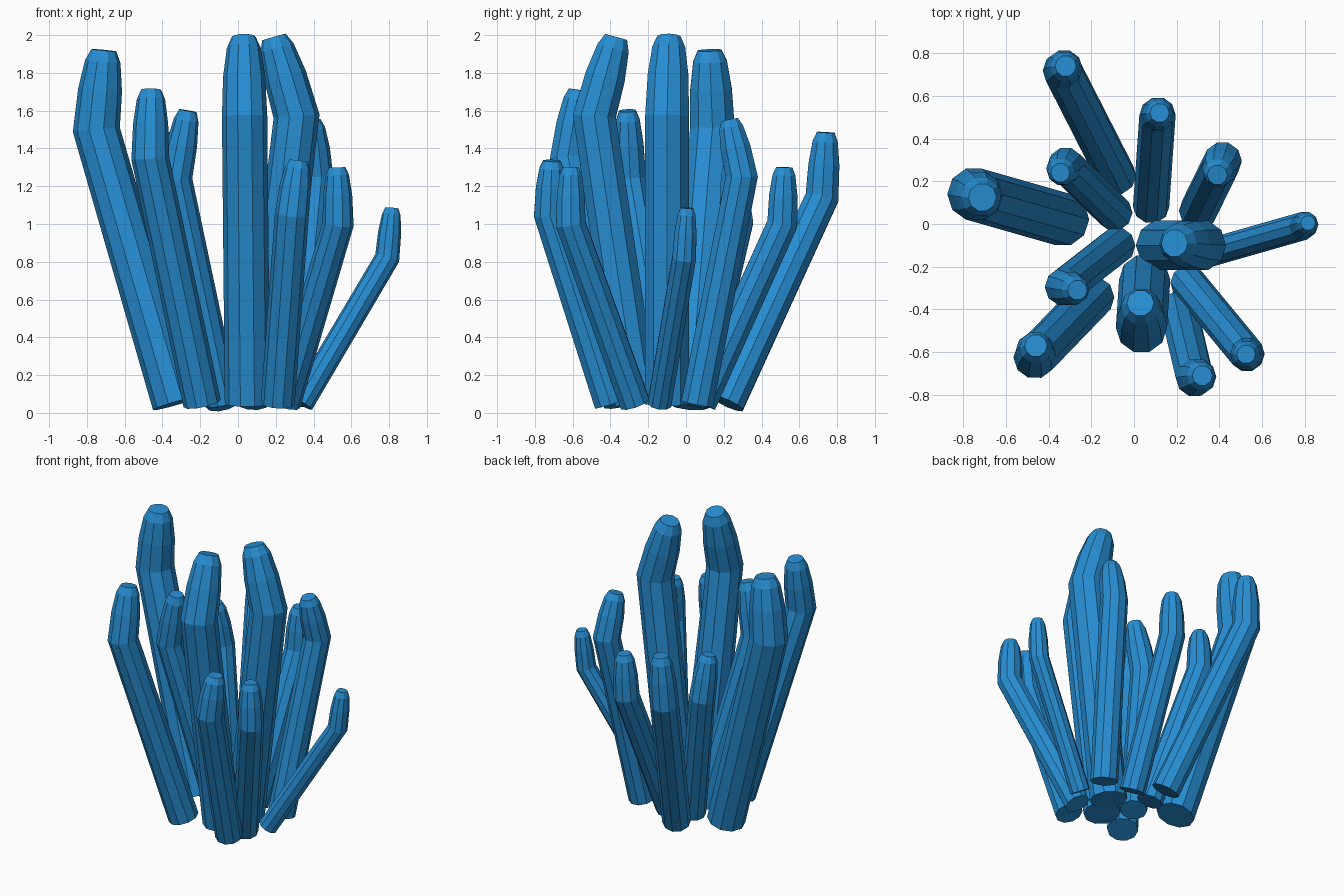
import bpy, bmesh, math
from mathutils import Vector

if "Cube" in bpy.data.objects:
    bpy.data.objects.remove(bpy.data.objects["Cube"])

SIDES = 10
mat = bpy.data.materials.new("coral_blue")
mat.diffuse_color = (0.02, 0.27, 0.65, 1)
mat.use_nodes = True
mat.node_tree.nodes["Principled BSDF"].inputs["Base Color"].default_value = mat.diffuse_color


def finger(name, base, bend, tip, r):
    """Bent tube: straight stalk, then a rounded tip ending in a flat cap."""
    base, bend, tip = Vector(base), Vector(bend), Vector(tip)
    low, high = (bend - base).normalized(), (tip - bend).normalized()
    # ring: centre, axis, radius
    rings = [(base, low, r), (bend, (low + high).normalized(), r)]
    for t, k in ((0.5, 0.93), (0.86, 0.75), (1.0, 0.53)):
        rings.append((bend.lerp(tip, t), high, r * k))
    bm = bmesh.new()
    loops = []
    for c, axis, rad in rings:
        q = Vector((0, 0, 1)).rotation_difference(axis)
        loops.append([bm.verts.new(c + q @ Vector((rad * math.cos(a), rad * math.sin(a), 0)))
                      for a in (2 * math.pi * i / SIDES for i in range(SIDES))])
    for a, b in zip(loops, loops[1:]):
        for i in range(SIDES):
            j = (i + 1) % SIDES
            bm.faces.new((a[i], a[j], b[j], b[i]))
    bm.faces.new(loops[0][::-1])
    bm.faces.new(loops[-1])
    me = bpy.data.meshes.new(name)
    bm.to_mesh(me)
    bm.free()
    me.materials.append(mat)
    bpy.context.collection.objects.link(bpy.data.objects.new(name, me))


Z = 0.05  # height of the stalk feet
# name, foot (x, y), bend point, tip point, radius
FINGERS = [
    ("left_branch", (-0.33, 0.02), (-0.75, 0.14, 1.50), (-0.71, 0.125, 1.92), 0.125),
    ("back_left_branch", (-0.08, 0.22), (-0.335, 0.72, 1.14), (-0.32, 0.74, 1.485), 0.093),
    ("back_branch", (0.08, 0.08), (0.11, 0.51, 1.00), (0.12, 0.52, 1.30), 0.085),
    ("back_right_branch", (0.30, 0.06), (0.415, 0.295, 1.25), (0.39, 0.23, 1.55), 0.09),
    ("right_branch", (0.335, -0.14), (0.79, -0.01, 0.82), (0.815, 0.005, 1.085), 0.066),
    ("front_right_outer_branch", (0.25, -0.27), (0.53, -0.61, 1.00), (0.525, -0.61, 1.30), 0.083),
    ("front_right_inner_branch", (0.21, -0.40), (0.285, -0.72, 1.05), (0.32, -0.71, 1.335), 0.09),
    ("front_tall_branch", (0.05, -0.26), (0.035, -0.485, 1.57), (0.03, -0.37, 1.99), 0.12),
    ("middle_tall_branch", (0.13, -0.10), (0.31, -0.10, 1.57), (0.19, -0.09, 1.99), 0.122),
    ("front_left_branch", (-0.19, -0.34), (-0.465, -0.625, 1.35), (-0.46, -0.57, 1.71), 0.1),
    ("middle_left_branch", (-0.08, -0.10), (-0.33, -0.295, 1.24), (-0.265, -0.31, 1.60), 0.088),
    ("back_left_inner_branch", (-0.09, 0.05), (-0.32, 0.275, 1.01), (-0.345, 0.24, 1.31), 0.085),
]
for name, foot, bend, tip, r in FINGERS:
    finger(name, (*foot, Z), bend, tip, r)
